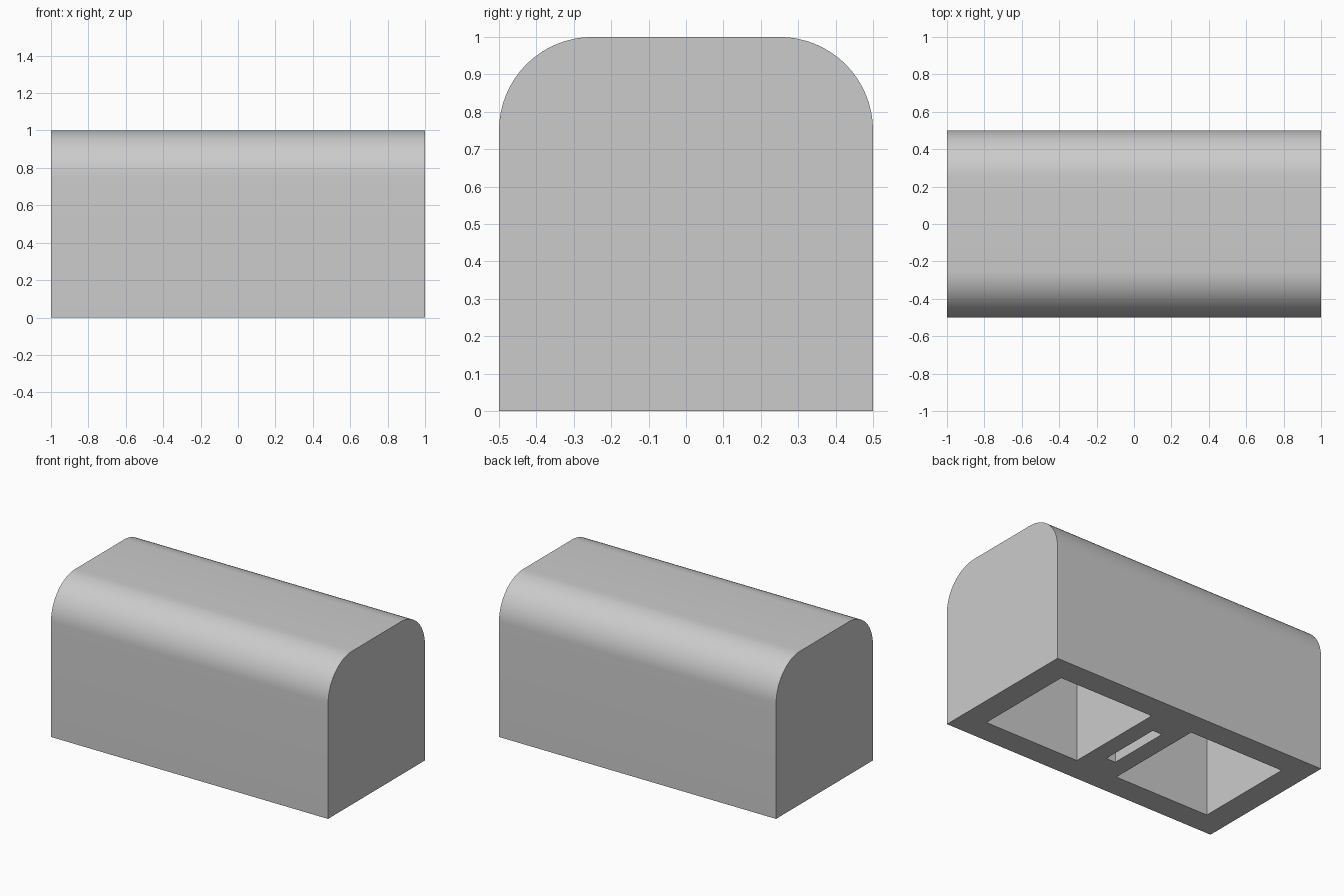
import bpy, bmesh, math

cube = bpy.data.objects.get("Cube")
if cube:
    bpy.data.objects.remove(cube, do_unlink=True)

LENGTH, HALF_Y, HEIGHT, RADIUS = 2.0, 0.5, 1.0, 0.25
CAVITY_TOP = 0.84

grey = bpy.data.materials.new("plain grey")
grey.use_nodes = True
colour = (0.6, 0.6, 0.6, 1)
grey.diffuse_color = colour
grey.node_tree.nodes["Principled BSDF"].inputs["Base Color"].default_value = colour


def mesh_object(name, bm):
    bmesh.ops.recalc_face_normals(bm, faces=bm.faces)
    mesh = bpy.data.meshes.new(name)
    bm.to_mesh(mesh)
    bm.free()
    mesh.materials.append(grey)
    obj = bpy.data.objects.new(name, mesh)
    bpy.context.collection.objects.link(obj)
    return obj


def pocket_cutter(name, x, half_x, half_y):
    """Box that hollows a pocket upward from below the base."""
    bm = bmesh.new()
    bmesh.ops.create_cube(bm, size=2)
    for v in bm.verts:
        v.co = (x + v.co.x * half_x, v.co.y * half_y,
                CAVITY_TOP if v.co.z > 0 else -0.1)
    obj = mesh_object(name, bm)
    obj.hide_render = True
    return obj


# Round-shouldered block: end profile swept along x
STEPS = 16
profile = [(-HALF_Y, 0), (HALF_Y, 0)]
for side, start in ((1, 0), (-1, math.pi / 2)):
    for i in range(STEPS + 1):
        a = start + math.pi / 2 * i / STEPS
        profile.append((side * (HALF_Y - RADIUS) + RADIUS * math.cos(a),
                        HEIGHT - RADIUS + RADIUS * math.sin(a)))
bm = bmesh.new()
end = bm.faces.new([bm.verts.new((-LENGTH / 2, y, z)) for y, z in profile])
swept = bmesh.ops.extrude_face_region(bm, geom=[end], use_keep_orig=True)
moved = [g for g in swept["geom"] if isinstance(g, bmesh.types.BMVert)]
bmesh.ops.translate(bm, verts=moved, vec=(LENGTH, 0, 0))
block = mesh_object("rounded_block", bm)

# Underside: two large pockets and a narrow slot between them
cutters = [pocket_cutter("left_pocket_cutter", 0.493, 0.343, 0.338),
           pocket_cutter("right_pocket_cutter", -0.493, 0.343, 0.338),
           pocket_cutter("middle_slot_cutter", 0, 0.034, 0.21)]
bpy.context.view_layer.objects.active = block
for cutter in cutters:
    mod = block.modifiers.new(cutter.name, "BOOLEAN")
    mod.operation = "DIFFERENCE"
    mod.solver = "EXACT"
    mod.object = cutter
    bpy.ops.object.modifier_apply(modifier=mod.name)
    bpy.data.objects.remove(cutter, do_unlink=True)

# Smooth shoulders, sharp ends and pockets
bpy.ops.object.select_all(action="DESELECT")
block.select_set(True)
bpy.ops.object.shade_smooth_by_angle(angle=math.radians(30))
